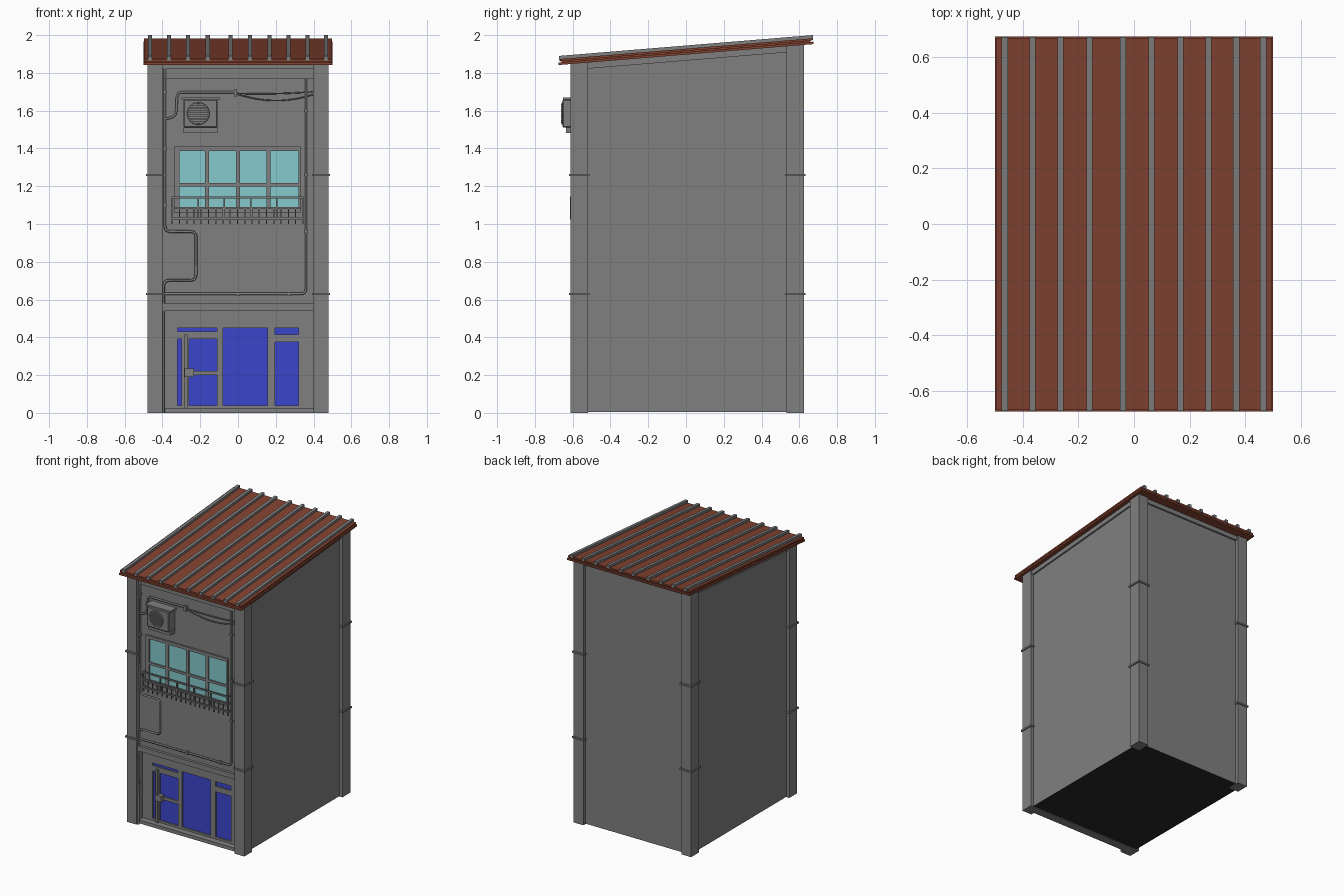
import bpy, bmesh, math
from mathutils import Vector

cube = bpy.data.objects.get("Cube")
if cube:
    bpy.data.objects.remove(cube)


def material(name, r, g, b):
    m = bpy.data.materials.new(name)
    m.use_nodes = True
    m.diffuse_color = (r, g, b, 1)
    m.node_tree.nodes["Principled BSDF"].inputs["Base Color"].default_value = (r, g, b, 1)
    return m


GREY = material("concrete grey", 0.216, 0.216, 0.216)
BROWN = material("roof brown", 0.225, 0.055, 0.03)
TEAL = material("window teal", 0.238, 0.585, 0.615)
BLUE = material("shop glass blue", 0.042, 0.06, 0.6)
BLACK = material("floor black", 0.02, 0.02, 0.02)
SLOPE = 0.082


def finish(name, bm, mat):
    bmesh.ops.recalc_face_normals(bm, faces=bm.faces)
    mesh = bpy.data.meshes.new(name)
    bm.to_mesh(mesh)
    bm.free()
    mesh.materials.append(mat)
    ob = bpy.data.objects.new(name, mesh)
    bpy.context.collection.objects.link(ob)
    return ob


def box(name, x, y, z, mat=GREY, slope_top=False, slope_all=False):
    """Box between limits; its top, or all of it, can follow the roof pitch."""
    bm = bmesh.new()
    bmesh.ops.create_cube(bm, size=1)
    for v in bm.verts:
        top = v.co.z > 0
        v.co = [lim[int(c > 0)] for lim, c in zip((x, y, z), v.co)]
        if slope_all or (slope_top and top):
            v.co.z += SLOPE * v.co.y
    return finish(name, bm, mat)


def smooth(ob):
    bpy.ops.object.select_all(action='DESELECT')
    ob.select_set(True)
    bpy.context.view_layer.objects.active = ob
    bpy.ops.object.shade_smooth_by_angle(angle=math.radians(40))


def tube(name, points, radius=0.007, bend=0.03):
    """Pipe along a path with rounded corners."""
    pts = [Vector(p) for p in points]
    path = [pts[0]]
    for a, b, c in zip(pts, pts[1:], pts[2:]):
        p = b + (a - b).normalized() * min(bend, (a - b).length / 2)
        q = b + (c - b).normalized() * min(bend, (c - b).length / 2)
        for i in range(5):
            t = i / 4
            path.append(p * (1 - t) ** 2 + b * 2 * t * (1 - t) + q * t * t)
    path.append(pts[-1])
    curve = bpy.data.curves.new(name, 'CURVE')
    curve.dimensions = '3D'
    curve.bevel_depth = radius
    curve.bevel_resolution = 1
    curve.use_fill_caps = True
    spline = curve.splines.new('POLY')
    spline.points.add(len(path) - 1)
    for sp, co in zip(spline.points, path):
        sp.co = (*co, 1)
    curve.materials.append(GREY)
    ob = bpy.data.objects.new(name, curve)
    bpy.context.collection.objects.link(ob)
    return ob


# Main body with dark underside
body = box("main_walls", (-0.458, 0.458), (-0.525, 0.602), (0.004, 1.9), slope_top=True)
body.data.materials.append(BLACK)
for f in body.data.polygons:
    f.material_index = int(f.normal.z < -0.5)
box("eave_beam", (-0.47, 0.47), (-0.53, 0.614), (1.865, 1.9), slope_all=True)

# Corner pillars with thin bands
for side, x in (("right", (-0.48, -0.4)), ("left", (0.4, 0.48))):
    for end, y in (("front", (-0.612, -0.52)), ("back", (0.532, 0.625))):
        box(f"{end}_{side}_pillar", x, y, (0, 1.902), slope_top=True)
        for z in (0.63, 1.26):
            box(f"{end}_{side}_pillar_band", (x[0] - 0.008, x[1] + 0.008),
                (y[0] - 0.008, y[1] + 0.008), (z - 0.006, z + 0.006))

# Upper facade, ledge and top beam
box("upper_facade", (-0.41, 0.41), (-0.58, -0.52), (0.54, 1.9), slope_top=True)
box("shop_ledge", (-0.4, 0.4), (-0.6, -0.52), (0.54, 0.578))
box("front_beam", (-0.4, 0.4), (-0.59, -0.52), (1.77, 1.82))
box("front_beam_cap", (-0.4, 0.4), (-0.6, -0.52), (1.82, 1.9), slope_top=True)

# Roof layers and ribs
box("roof_edge", (-0.5, 0.5), (-0.675, 0.675), (1.897, 1.91), BROWN, slope_all=True)
box("roof_core", (-0.488, 0.488), (-0.66, 0.66), (1.909, 1.917), BROWN, slope_all=True)
box("roof_sheet", (-0.497, 0.497), (-0.668, 0.668), (1.916, 1.928), BROWN, slope_all=True)
for x in (-0.465, -0.365, -0.264, -0.16, -0.04, 0.063, 0.167, 0.268, 0.368, 0.465):
    box("roof_rib", (x - 0.011, x + 0.011), (-0.672, 0.672), (1.92, 1.945), slope_all=True)

# Shopfront: glass sheet behind a frame of bars
box("shop_glass", (-0.325, 0.325), (-0.53, -0.524), (0.03, 0.46), BLUE)
SHOP_BARS = (
    ((-0.4, -0.32), (0, 0.54)), ((0.32, 0.4), (0, 0.54)),
    ((-0.32, 0.32), (0.45, 0.54)), ((-0.32, 0.32), (0, 0.04)),
    ((-0.11, -0.08), (0.04, 0.45)), ((0.155, 0.195), (0.04, 0.45)),
    ((-0.32, -0.11), (0.39, 0.43)), ((0.195, 0.32), (0.375, 0.415)),
    ((-0.3, -0.26), (0.04, 0.39)), ((-0.26, -0.11), (0.2, 0.222)),
)
for x, z in SHOP_BARS:
    box("shop_frame", x, (-0.54, -0.52), z)
box("shop_sill", (-0.4, 0.4), (-0.585, -0.52), (0, 0.025))
box("door_post", (-0.287, -0.268), (-0.555, -0.53), (0.02, 0.415))
box("door_lock", (-0.283, -0.232), (-0.565, -0.53), (0.19, 0.236))

# Upper window
box("window_glass", (-0.315, 0.325), (-0.584, -0.578), (1.07, 1.395), TEAL)
WINDOW_BARS = (
    ((-0.34, -0.31), (1.06, 1.41)), ((0.32, 0.33), (1.06, 1.41)),
    ((-0.34, 0.33), (1.387, 1.41)), ((-0.34, 0.33), (1.06, 1.085)),
    ((-0.31, 0.32), (1.198, 1.216)),
)
for x, z in WINDOW_BARS:
    box("window_frame", x, (-0.593, -0.575), z)
for x in (-0.165, 0, 0.162):
    box("window_mullion", (x - 0.011, x + 0.011), (-0.592, -0.575), (1.08, 1.39))

# Window railing with spikes
for z in (1.14, 1.085, 1.03):
    box("railing_rail", (-0.352, 0.347), (-0.614, -0.604), (z - 0.005, z + 0.005))
    for x in (-0.352, 0.339):
        box("railing_bracket", (x, x + 0.008), (-0.614, -0.575), (z - 0.005, z + 0.005))
for i in range(6):
    x = -0.348 + i * 0.1382
    box("railing_post", (x - 0.004, x + 0.004), (-0.613, -0.605), (1.03, 1.14))
for i in range(19):
    x = -0.348 + i * 0.0384
    box("railing_spike", (x - 0.003, x + 0.003), (-0.612, -0.606), (1.0, 1.085))

# Air conditioner with round grille
AC_X, AC_Z = -0.21, 1.585
case = box("cooler_case", (-0.288, -0.108), (-0.655, -0.575), (1.51, 1.66))
bevel = case.modifiers.new("edge", 'BEVEL')
bevel.width = 0.006
bevel.segments = 1
box("cooler_lid", (-0.3, -0.096), (-0.65, -0.575), (1.659, 1.67))
box("cooler_bracket", (-0.288, -0.108), (-0.635, -0.575), (1.482, 1.511))
bpy.ops.mesh.primitive_torus_add(major_radius=0.055, minor_radius=0.005, major_segments=24,
                                 minor_segments=6, location=(AC_X, -0.656, AC_Z),
                                 rotation=(math.pi / 2, 0, 0))
ring = bpy.context.object
ring.name = "cooler_grille_ring"
ring.data.materials.append(GREY)
smooth(ring)
bm = bmesh.new()
bmesh.ops.create_circle(bm, cap_ends=True, segments=24, radius=0.054)
disc = finish("cooler_fan_opening", bm, BLACK)
disc.location = (AC_X, -0.6565, AC_Z)
disc.rotation_euler.x = math.pi / 2
for i in range(-4, 5):
    z = AC_Z + i * 0.0115
    half = math.sqrt(0.055 ** 2 - (i * 0.0115) ** 2)
    box("cooler_slat", (AC_X - half, AC_X + half), (-0.661, -0.655), (z - 0.004, z + 0.004))

# Pipes and hanging cables
Y = -0.59
tube("main_pipe", [(-0.387, Y, 1.82), (-0.387, Y, 0.96), (-0.222, Y, 0.96),
                   (-0.222, Y, 0.702), (-0.393, Y, 0.702), (-0.393, Y - 0.01, 0)])
tube("lower_pipe", [(-0.393, Y, 0.63), (0.36, Y, 0.63), (0.36, Y, 1.77)])
tube("upper_pipe", [(-0.387, Y, 1.555), (-0.328, Y, 1.57), (-0.322, Y, 1.698),
                    (-0.01, Y, 1.698)])
for name, end, sag in (("upper_cable", 1.7, 0.006), ("lower_cable", 1.685, 0.035)):
    pts = []
    for i in range(11):
        t = i / 10
        pts.append((-0.015 + 0.41 * t, Y, 1.692 + (end - 1.692) * t - 4 * sag * t * (1 - t)))
    tube(name, pts, 0.004, 0.005)
box("cable_joint", (-0.022, -0.004), (-0.603, -0.575), (1.675, 1.712))

# Pipe clips
for x in (0, 0.27):
    box("pipe_clip", (x - 0.008, x + 0.008), (-0.6, -0.575), (0.62, 0.64))
for z in (0.96, 1.26, 1.6):
    box("pipe_clip", (0.35, 0.37), (-0.6, -0.575), (z - 0.007, z + 0.007))
for z in (1.1, 1.4, 1.7):
    box("pipe_clip", (-0.397, -0.377), (-0.6, -0.575), (z - 0.007, z + 0.007))
